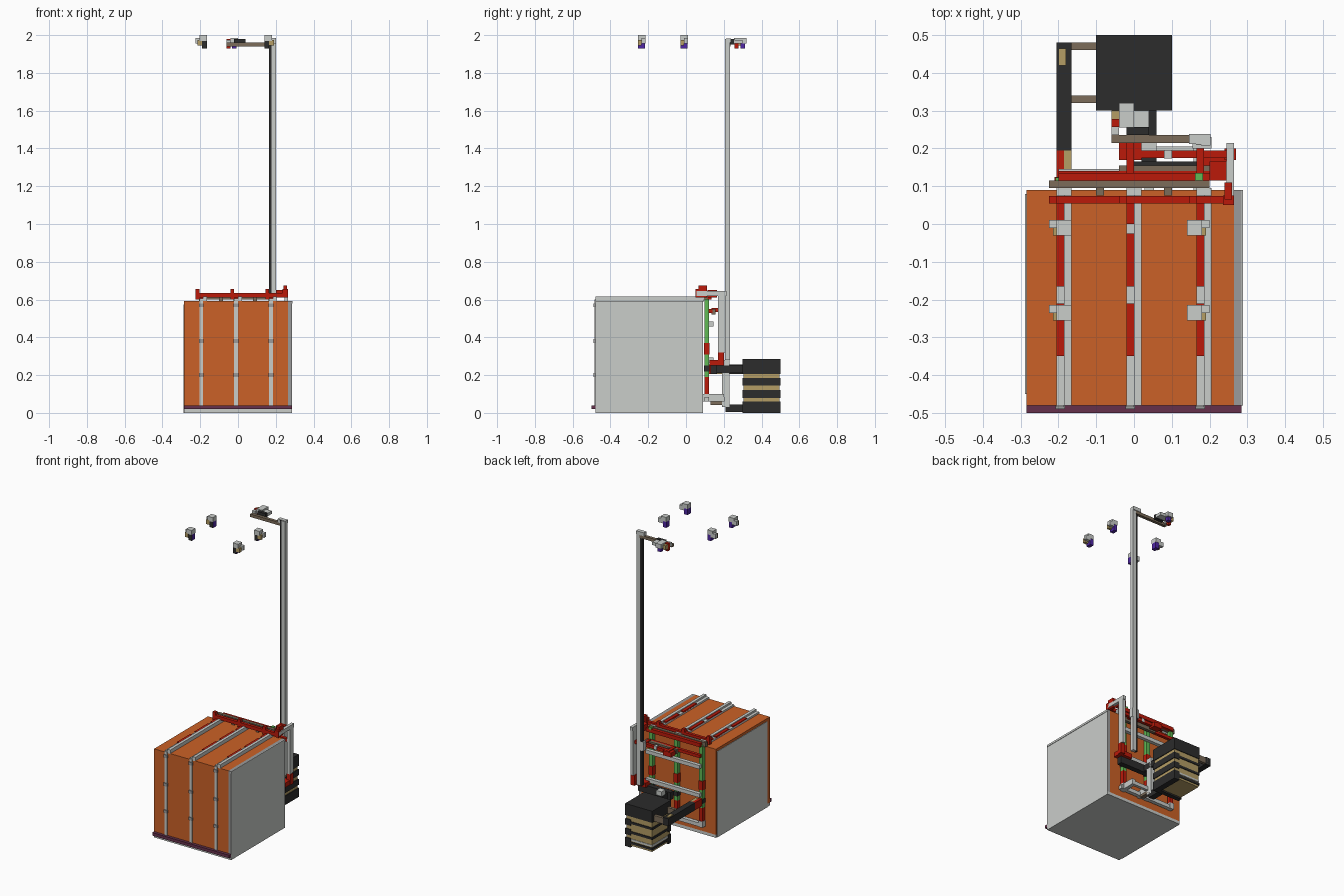
import bpy

default_cube = bpy.data.objects.get("Cube")
if default_cube:
    bpy.data.objects.remove(default_cube, do_unlink=True)


def material(name, red_part, green_part, blue_part):
    """Make one flat linear colour."""
    colour = (red_part, green_part, blue_part, 1)
    mat = bpy.data.materials.new(name)
    mat.use_nodes = True
    mat.diffuse_color = colour
    shader = mat.node_tree.nodes["Principled BSDF"]
    shader.inputs["Base Color"].default_value = colour
    return mat


orange = material("orange", .6, .12, .02)
light_grey = material("light grey", .59, .61, .59)
mid_grey = material("medium grey", .33, .33, .33)
red = material("red", .5, .01, .003)
black = material("charcoal", .025, .025, .025)
brown = material("grey brown", .2, .15, .1)
tan = material("tan", .46, .34, .13)
green = material("green", .12, .49, .09)
plum = material("plum", .13, .03, .07)
violet = material("violet", .08, .02, .38)


def box(name, mat, x, y, z, rule=None, second=None):
    """Box between (low, high) pairs; faces meeting the rule get a second material."""
    corners = [(a, b, c) for a in x for b in y for c in z]
    faces = [(0, 1, 3, 2), (4, 6, 7, 5), (0, 4, 5, 1),
             (2, 3, 7, 6), (0, 2, 6, 4), (1, 5, 7, 3)]
    mesh = bpy.data.meshes.new(name)
    mesh.from_pydata(corners, [], faces)
    mesh.materials.append(mat)
    if rule:
        mesh.materials.append(second)
        for face in mesh.polygons:
            face.material_index = int(rule(face.normal))
    obj = bpy.data.objects.new(name, mesh)
    bpy.context.collection.objects.link(obj)
    return obj


def around(centre, width=.02):
    """Span of a given width about a centre."""
    return (centre - width / 2, centre + width / 2)


def mirrored(span, side):
    """Span moved to the given side of the centre plane."""
    return tuple(sorted(side * value for value in span))


# Main body, base and side panels
half_width = .285
full_width = (-half_width, half_width)
body_depth = (-.48, .09)
body_height = (.02, .593)
left_plate = (half_width - .02, half_width)
box("body", orange, (-half_width, left_plate[0]), body_depth, body_height)
box("base", light_grey, full_width, body_depth, (0, .02))
box("left_panel", light_grey, left_plate, body_depth, body_height,
    lambda normal: normal.x < .5, mid_grey)
box("left_panel_rim", light_grey, around(half_width, .006), body_depth, (.58, .593))
box("right_panel", light_grey, around(-half_width, .006), (-.45, .08), (0, .575))
box("front_sill", plum, full_width, (-.5, -.48), (.02, .04))

# Straps running up the front and over the top
columns = (-.185, 0, .185)
for x in columns:
    left_half, right_half = (x - .02, x), (x, x + .02)
    box("strap_base", light_grey, around(x, .04), body_depth, (.59, .605))
    box("strap_ridge", light_grey, right_half, body_depth, (.6, .617))
    box("front_strap", light_grey, left_half, (-.485, -.47), (.04, .6))
    for z in (.2, .38, .57):
        box("strap_joint", mid_grey, around(x - .01, .025), (-.49, -.47), around(z))
    for front in (-.35, -.165):
        box("strap_inlay", red, left_half, (front, front + .14), (.6, .612))
    box("strap_inlay_end", red, left_half, (0, .055), (.6, .612))

# Clamping rails along the rear top edge
front_rail, middle_rail, back_rail = around(.064), around(.105), around(.125)
box("top_rail", red, (-.225, .26), front_rail, (.612, .635))
box("rear_rail", brown, (-.225, .2), middle_rail, (.6, .63))
box("outer_rail", red, (-.2, .2), back_rail, (.6, .625))
for x in columns:
    box("rail_post", red, around(x - .03), front_rail, (.6, .655))
    box("rail_cap", light_grey, around(x, .04), around(.085), (.59, .625))
for x in (-.09, .09):
    box("rail_spacer", brown, around(x), around(.085), (.59, .615))

# Lattice on the rear face
lattice_width = (-.2, .2)
for x in columns:
    inner, collar = around(x - .01, .025), around(x - .01, .03)
    post_depth, collar_depth = around(.11, .025), around(.11, .03)
    box("rear_post", green, inner, post_depth, (.19, .61))
    box("post_foot", red, inner, post_depth, (.1, .19))
    box("post_collar", red, collar, collar_depth, (.31, .37))
    box("post_joint", black, collar, collar_depth, (.22, .25))
    box("post_mount", light_grey, collar, collar_depth, (.06, .1))
for z in (.28, .47):
    box("rear_crossbar", light_grey, lattice_width, (.12, .145), around(z, .025))
box("lower_crossbar", light_grey, lattice_width, post_depth, (.06, .085))
box("upper_crossbar", red, lattice_width, (.12, .14), around(.54))
box("brown_crossbar", brown, (-.04, .2), (.135, .155), (.52, .55))

# Bracing between the lattice and the mast
box("mast_brace", red, (-.04, .25), around(.185), around(.54))
box("brace_block", red, (-.04, .02), (.17, .215), (.52, .55))
for x in (-.01, .175):
    box("brace_link", red, around(x), (.135, .215), around(.545))
box("brace_clip", light_grey, around(.09), around(.185, .022), (.53, .555))
box("mast_bracket", light_grey, around(.18, .05), (.2, .23), (.515, .575))
box("green_pin", green, around(.172), back_rail, (.61, .635))

# Hooked side post
side = around(.255)
box("side_post", light_grey, side, (.17, .21), (.32, .63))
box("side_hook", light_grey, side, (.055, .215), (.62, .645))
box("hook_block", red, around(.25), (.065, .11), (.61, .675))
box("hook_nose", red, around(.25, .03), (.05, .075), (.61, .655))
box("hook_corner", red, (.2, .245), (.115, .165), (.61, .65))
box("side_knob", red, around(.255, .03), (.17, .2), (.25, .32))
box("side_foot", red, (.17, .265), (.125, .185), (.25, .28))

# Tall mast and its top arm
mast_height = (.28, 1.98)
box("mast", light_grey, (.178, .202), around(.22, .025), mast_height)
box("mast_channel", black, (.164, .178), around(.22), mast_height)
box("mast_cap", light_grey, (.145, .202), around(.225, .026), (1.96, 1.983))
box("top_arm", brown, (-.06, .18), around(.225), around(1.95))

# Instrument cluster on the arm
cluster_end = around(-.05)
box("cluster_core", light_grey, (-.04, 0), (.255, .32), (1.955, 1.985))
box("cluster_side", light_grey, (0, .04), (.255, .3), (1.955, 1.975))
box("cluster_mount", black, (-.02, .04), (.235, .257), (1.95, 1.98))
box("cluster_red", red, cluster_end, (.257, .278), (1.93, 1.98))
box("cluster_tan", tan, cluster_end, (.278, .3), (1.945, 1.975))
box("cluster_tip", light_grey, cluster_end, (.235, .257), (1.95, 1.975))
box("cluster_base", violet, around(-.02, .025), around(.3, .025), (1.93, 1.955))

# Four floating lamps, arms pointing outwards
for sign, start in ((1, .14), (-1, .165)):
    def across(low, high):
        return mirrored((start + low, start + high), sign)

    for y in (-.235, -.01):
        box("lamp_cap", light_grey, across(0, .04), around(y, .04), (1.97, 2))
        box("lamp_body", black, across(0, .025), around(y, .036), (1.93, 1.97),
            lambda normal: normal.y > -.5 and normal.z < .5, violet)
        box("lamp_arm", light_grey, across(.025, .06), around(y + .01), (1.955, 1.985))
        box("lamp_tan", tan, across(.025, .05), around(y - .01), (1.945, 1.975))

# Stacked rear unit: tan core with charcoal bands, heavier on the left and front
stack_width, stack_depth = around(0, .2), around(.4, .2)
box("stack_core", tan, around(0, .19), around(.4, .19), (.01, .24))
box("stack_lid", black, stack_width, stack_depth, (.207, .285))
for z, height in ((.03, .06), (.1, .04), (.165, .04)):
    box("stack_side_band", black, (.06, .1), stack_depth, around(z, height))
    box("stack_front_band", black, stack_width, (.3, .33), around(z, height))
    box("stack_thin_band", black, stack_width, stack_depth, around(z, .015))
box("stack_skirt", light_grey, (-.098, .06), (.33, .498), around(.05, .013))

# Arm gripping the stack from the right
grip_height = (.205, .255)
box("grip_arm", black, around(-.185, .04), (.195, .48), grip_height)
box("grip_root", red, around(-.195), (.12, .195), grip_height)
box("grip_joint", tan, around(-.175), (.135, .195), grip_height)
box("grip_tip", tan, around(-.19), (.42, .465), (.25, .26))
for y in (.33, .47):
    box("grip_finger", brown, (-.18, -.09), around(y), around(.23, .04))

# Rear strut carrying the stack
strut = around(.04, .04)
box("strut_beam", black, (0, .24), (.13, .165), grip_height)
box("strut_link", black, strut, (.15, .31), around(.23, .04))
box("strut_post", light_grey, strut, (.19, .23), (.03, .28))
box("strut_foot", black, strut, (.21, .31), around(.025, .04))
for x in (.04, .17):
    box("lower_arm", light_grey, around(x, .025), (.09, .2), (.06, .1))
box("lower_tie", light_grey, (.03, .185), around(.195), (.06, .085))
box("lower_arm_pad", brown, around(.045, .03), (.13, .21), (.043, .06))
